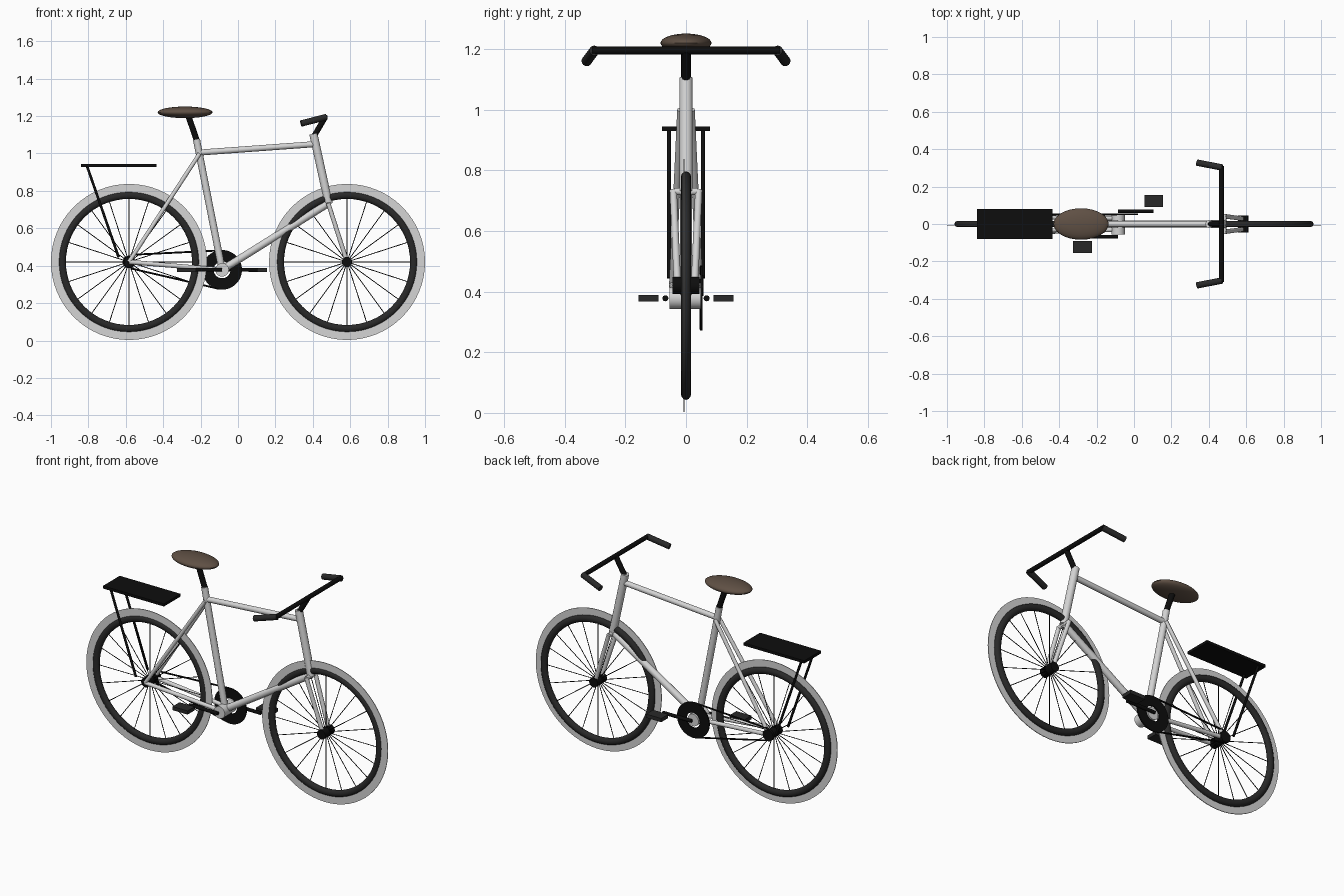
import bpy, bmesh, math
from mathutils import Vector, Matrix

if "Cube" in bpy.data.objects:
    bpy.data.objects.remove(bpy.data.objects["Cube"])


def material(name, rgb):
    m = bpy.data.materials.new(name)
    m.diffuse_color = (*rgb, 1)
    m.use_nodes = True
    m.node_tree.nodes["Principled BSDF"].inputs["Base Color"].default_value = m.diffuse_color
    return m


GREY = material("light grey", (0.66, 0.66, 0.66))
BLACK = material("black", (0.004, 0.004, 0.004))
RUBBER = material("dark rubber", (0.022, 0.022, 0.022))
BROWN = material("brown leather", (0.115, 0.08, 0.058))


def finish(name, bm, mat):
    me = bpy.data.meshes.new(name)
    bmesh.ops.recalc_face_normals(bm, faces=bm.faces)
    bm.to_mesh(me)
    bm.free()
    me.materials.append(mat)
    ob = bpy.data.objects.new(name, me)
    bpy.context.collection.objects.link(ob)
    bpy.ops.object.select_all(action='DESELECT')
    ob.select_set(True)
    bpy.context.view_layer.objects.active = ob
    bpy.ops.object.shade_smooth_by_angle(angle=math.radians(40))
    return ob


def add_tube(bm, a, b, r, sides=16):
    a, b = Vector(a), Vector(b)
    d = b - a
    mat = Matrix.Translation((a + b) / 2) @ d.to_track_quat('Z', 'Y').to_matrix().to_4x4()
    bmesh.ops.create_cone(bm, cap_ends=True, segments=sides, radius1=r, radius2=r,
                          depth=d.length, matrix=mat)


def tubes(name, segs, r, mat, sides=16):
    bm = bmesh.new()
    for a, b in segs:
        add_tube(bm, a, b, r, sides)
    return finish(name, bm, mat)


def pair(name, a, b, r, mat):
    # same tube on both sides of the bike
    flip = lambda p: (p[0], -p[1], p[2])
    return tubes(name, [(a, b), (flip(a), flip(b))], r, mat)


def box(bm, c, size):
    bmesh.ops.create_cube(bm, size=1, matrix=Matrix.Translation(c) @ Matrix.Diagonal((*size, 1)))


def lathe(name, centre, profile, mat, steps=64):
    # closed (radius, y) profile revolved about the wheel axis
    bm = bmesh.new()
    c = Vector(centre)
    rings = []
    for i in range(steps):
        t = 2 * math.pi * i / steps
        rings.append([bm.verts.new(c + Vector((r * math.cos(t), y, r * math.sin(t))))
                      for r, y in profile])
    n = len(profile)
    for i in range(steps):
        p, q = rings[i], rings[(i + 1) % steps]
        for j in range(n):
            bm.faces.new((p[j], p[(j + 1) % n], q[(j + 1) % n], q[j]))
    return finish(name, bm, mat)


def flat_ring(r0, r1, y0, y1):
    return [(r0, y0), (r1, y0), (r1, y1), (r0, y1)]


# Wheels: tyre, thin pale outer ring, hub, spokes
AX = 0.583
AZ = 0.42
tyre = [(0.357 + 0.02 * math.cos(k * math.pi / 6), 0.017 * math.sin(k * math.pi / 6))
        for k in range(12)]
for side, x in (("rear", -AX), ("front", AX)):
    c = (x, 0, AZ)
    lathe(side + "_tyre", c, tyre, RUBBER)
    lathe(side + "_outer_ring", c, flat_ring(0.37, 0.417, -0.009, -0.005), GREY)
    tubes(side + "_hub", [((x, -0.045, AZ), (x, 0.045, AZ))], 0.028, BLACK, 20)
    spokes = []
    for i in range(20):
        t = 2 * math.pi * i / 20
        u = Vector((math.cos(t), 0, math.sin(t)))
        spokes.append((Vector(c) + u * 0.02, Vector(c) + u * 0.345))
    tubes(side + "_spokes", spokes, 0.0022, BLACK, 6)

# Frame
BB = (-0.085, 0, 0.378)
tubes("head_tube", [((0.403, 0, 1.105), (0.485, 0, 0.73))], 0.022, GREY)
tubes("top_tube", [((-0.205, 0, 1.005), (0.415, 0, 1.05))], 0.016, GREY)
tubes("seat_tube", [((-0.222, 0, 1.075), BB)], 0.019, GREY)
tubes("down_tube", [((0.485, 0, 0.735), BB)], 0.02, GREY)
tubes("bottom_bracket", [((BB[0], -0.055, BB[2]), (BB[0], 0.055, BB[2]))], 0.036, GREY, 24)
pair("seat_stays", (-0.205, 0.018, 1.0), (-AX, 0.045, AZ), 0.011, GREY)
pair("chain_stays", (BB[0], 0.03, BB[2]), (-AX, 0.045, AZ), 0.012, GREY)
pair("fork_blades", (0.482, 0.042, 0.735), (AX, 0.028, AZ), 0.012, GREY)
tubes("fork_crown", [((0.483, -0.042, 0.73), (0.483, 0.042, 0.73))], 0.012, GREY)

# Drivetrain
lathe("chainring", (BB[0], 0, BB[2]), flat_ring(0.045, 0.106, 0.047, 0.055), BLACK, 48)
tubes("sprocket", [((-AX, 0.042, AZ), (-AX, 0.058, AZ))], 0.034, BLACK, 24)
tubes("chain", [((-0.575, 0.05, 0.458), (-0.09, 0.05, 0.482)),
                ((-0.575, 0.05, 0.386), (-0.1, 0.05, 0.276))], 0.005, BLACK, 8)
for side, s in (("left", 1), ("right", -1)):
    end = BB[0] + s * 0.19
    tubes(side + "_crank", [((BB[0], s * 0.068, BB[2]), (end, s * 0.068, BB[2]))], 0.01, BLACK)
    bm = bmesh.new()
    box(bm, (end, s * 0.123, BB[2]), (0.1, 0.066, 0.022))
    finish(side + "_pedal", bm, RUBBER)

# Seat
tubes("seat_post", [((-0.217, 0, 1.06), (-0.265, 0, 1.2))], 0.016, BLACK)
bm = bmesh.new()
bmesh.ops.create_uvsphere(bm, u_segments=32, v_segments=16, radius=1,
                          matrix=Matrix.Translation((-0.283, 0, 1.22)) @
                          Matrix.Diagonal((0.147, 0.084, 0.031, 1)))
finish("seat", bm, BROWN)

# Handlebar
tubes("stem", [((0.405, 0, 1.09), (0.467, 0, 1.195))], 0.015, BLACK)
tubes("handlebar", [((0.467, -0.31, 1.195), (0.467, 0.31, 1.195))], 0.013, BLACK)
pair("grips", (0.472, 0.302, 1.195), (0.337, 0.328, 1.16), 0.017, RUBBER)

# Rear rack
bm = bmesh.new()
box(bm, (-0.638, 0, 0.937), (0.404, 0.158, 0.016))
finish("rack_platform", bm, BLACK)
pair("rack_struts", (-0.808, 0.056, 0.935), (-0.638, 0.056, 0.445), 0.007, BLACK)
